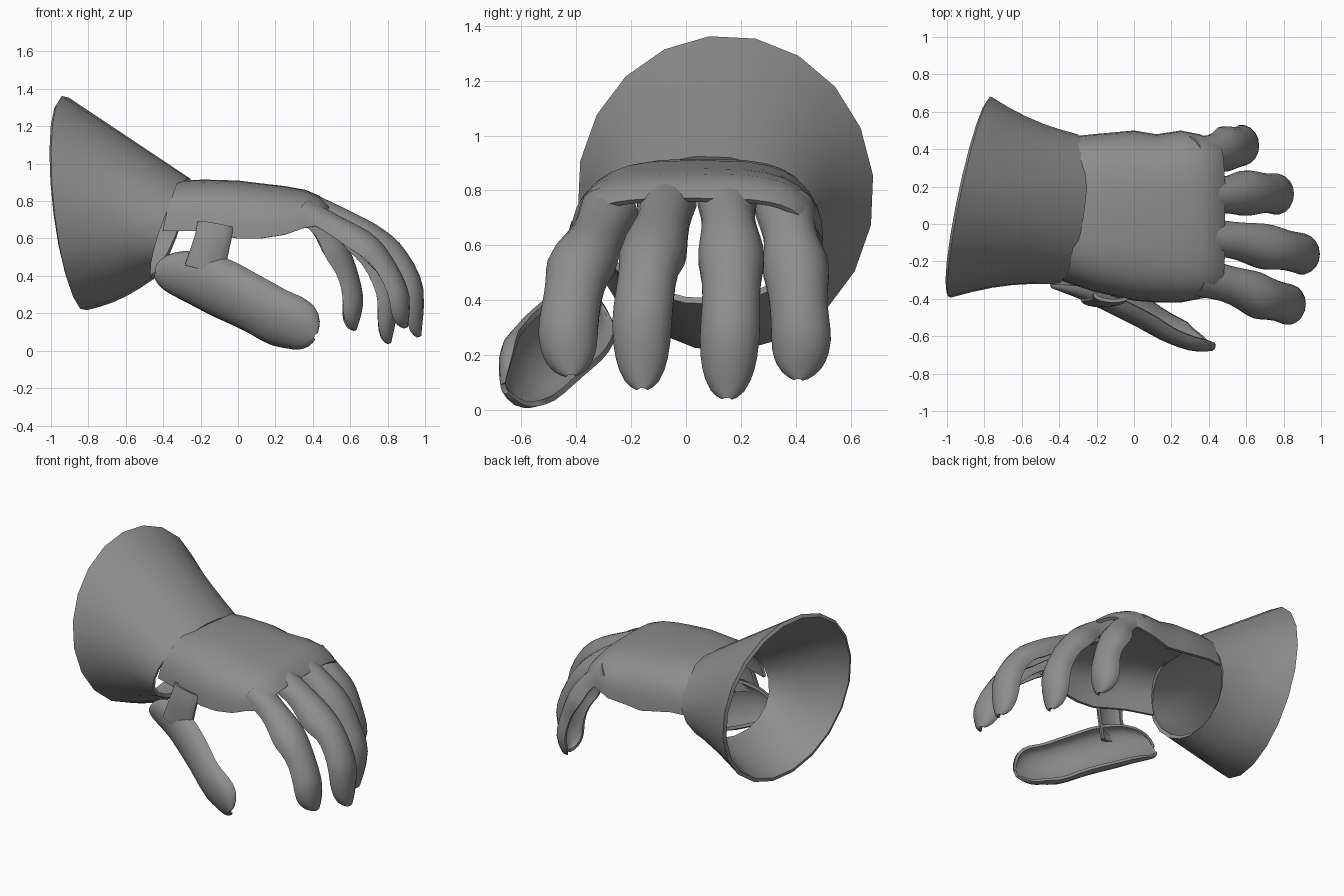
import bpy
import math
from mathutils import Vector

if "Cube" in bpy.data.objects:
    bpy.data.objects.remove(bpy.data.objects["Cube"])

GREY = (0.27, 0.27, 0.27, 1)
metal = bpy.data.materials.new("plain grey metal")
metal.use_nodes = True
metal.diffuse_color = GREY
for node in metal.node_tree.nodes:
    if node.type == "BSDF_PRINCIPLED":
        node.inputs["Base Color"].default_value = GREY


def loft(name, rings, closed=False, thickness=0.02):
    """Skin a list of equal rings and give the skin a wall thickness."""
    n = len(rings[0])
    faces = []
    for r in range(len(rings) - 1):
        for i in range(n if closed else n - 1):
            j = (i + 1) % n
            faces.append((r * n + i, r * n + j, r * n + n + j, r * n + n + i))
    mesh = bpy.data.meshes.new(name)
    mesh.from_pydata([p for ring in rings for p in ring], [], faces)
    mesh.materials.append(metal)
    obj = bpy.data.objects.new(name, mesh)
    bpy.context.collection.objects.link(obj)
    wall = obj.modifiers.new("wall", "SOLIDIFY")
    wall.thickness = thickness
    wall.offset = 0
    bpy.ops.object.select_all(action="DESELECT")
    obj.select_set(True)
    bpy.context.view_layer.objects.active = obj
    bpy.ops.object.modifier_apply(modifier="wall")
    bpy.ops.object.shade_smooth_by_angle(angle=math.radians(40))


def spline(points, u):
    """Smooth curve through the points, u from 0 to 1."""
    last = len(points) - 1
    k = min(int(u * last), last - 1)
    t = u * last - k
    a, b, c, d = (points[min(max(k + s, 0), last)] for s in (-1, 0, 1, 2))
    return (b * 2 + (c - a) * t + (a * 2 - b * 5 + c * 4 - d) * t ** 2
            + (b * 3 - a - c * 3 + d) * t ** 3) * 0.5


def open_sweep(name, path, widths, depths, side, round_start=0, round_end=0):
    """Half-tube whose crown follows the path; rounded ends close to a tip."""
    path = [Vector(p) for p in path]
    us = [i / 16 for i in range(17)]
    if round_end:
        us += [0.91, 0.97, 0.99]
    if round_start:
        us += [0.01, 0.03, 0.09]
    rings = []
    for u in sorted(us):
        p = spline(path, u)
        t = (spline(path, min(u + .01, 1)) - spline(path, max(u - .01, 0))).normalized()
        s = Vector(side)
        s = (s - t * s.dot(t)).normalized()
        out = t.cross(s)
        w, d = spline(widths, u), spline(depths, u)
        for length, dist in ((round_start, u), (round_end, 1 - u)):
            if length and dist < length:
                shrink = max(0.15, math.sqrt(1 - (1 - dist / length) ** 2))
                w *= shrink
                d *= shrink
        ring = []
        for i in range(11):
            a = math.radians(-10 + 20 * i)
            ring.append(p + s * w * math.cos(a) + out * d * (math.sin(a) - 1))
        rings.append(ring)
    loft(name, rings)


# Flared cuff: slanted wide rim tapering to a slanted wrist
SEGMENTS = 20
cuff = []
for step in range(6):
    t = step / 5
    ring = []
    for i in range(SEGMENTS):
        a = math.tau * (i + 0.35) / SEGMENTS
        c, s = math.cos(a), math.sin(a)
        rim = Vector((-0.88 + 0.11 * c - 0.057 * s, 0.145 + 0.53 * c, 0.79 + 0.565 * s))
        wrist = Vector((-0.365 + 0.05 * c + 0.095 * s, 0.08 + 0.39 * c, 0.655 + 0.26 * s))
        p = rim.lerp(wrist, t)
        bulge = math.sin(math.pi * t)
        p.y -= 0.025 * c * bulge
        p.z += 0.025 * min(s, 0) * bulge
        ring.append(p)
    cuff.append(ring)
loft("cuff", cuff, closed=True, thickness=0.025)

# Arched plate over the back of the hand: x, centre y, half width, edge z, height, lean
stations = [
    (-0.40, 0.08, 0.37, 0.64, 0.26, 0.08),
    (-0.22, 0.06, 0.41, 0.64, 0.265, 0.04),
    (0.00, 0.045, 0.445, 0.60, 0.30, 0.0),
    (0.12, 0.03, 0.44, 0.60, 0.285, 0.0),
    (0.25, 0.04, 0.45, 0.62, 0.25, 0.0),
    (0.35, 0.04, 0.43, 0.655, 0.195, 0.01),
    (0.41, 0.03, 0.41, 0.665, 0.155, 0.02),
    (0.45, 0.025, 0.395, 0.66, 0.105, 0.03),
]
plate = []
for x, yc, w, zb, h, lean in stations:
    ring = []
    for i in range(17):
        a = math.pi * i / 16
        c, s = math.cos(a), max(math.sin(a), 0)
        ring.append(Vector((x + lean * s, yc + math.copysign(w * abs(c) ** 0.6, c),
                            zb + h * s ** 0.8)))
    plate.append(ring)
loft("hand_plate", plate)

# Four curled fingers, open underneath
fingers = {
    "index_finger": [(.38, -.28, .80), (.54, -.32, .71), (.72, -.38, .61),
                     (.83, -.41, .47), (.905, -.43, .30), (.90, -.42, .13)],
    "middle_finger": [(.38, -.07, .84), (.56, -.085, .755), (.75, -.12, .655),
                      (.88, -.14, .54), (.98, -.16, .34), (.97, -.16, .08)],
    "ring_finger": [(.38, .15, .84), (.53, .155, .75), (.67, .165, .63),
                    (.77, .165, .48), (.845, .16, .28), (.81, .15, .045)],
    "little_finger": [(.36, .36, .80), (.48, .38, .69), (.57, .40, .57),
                      (.63, .41, .42), (.66, .42, .26), (.625, .41, .115)],
}
for name, path in fingers.items():
    open_sweep(name, path, [.1, .088, .112, .097, .1, .095],
               [.09, .085, .105, .085, .085, .075], (0, 1, 0), round_end=0.17)

# Thumb shell, open towards the palm
open_sweep("thumb",
           [(-.44, -.33, .42), (-.30, -.38, .385), (-.15, -.45, .32),
            (.01, -.53, .24), (.16, -.61, .165), (.30, -.66, .125), (.41, -.665, .08)],
           [.12, .135, .155, .15, .15, .135, .125],
           [.05, .08, .1, .1, .09, .08, .06],
           (0, -0.25, 1), round_start=0.22, round_end=0.18)

# Strap joining the thumb to the hand plate
open_sweep("thumb_strap",
           [(-.12, -.41, .68), (-.14, -.43, .58), (-.18, -.435, .43)],
           [.09, .09, .1], [.03, .03, .03], (1, 0, 0))
